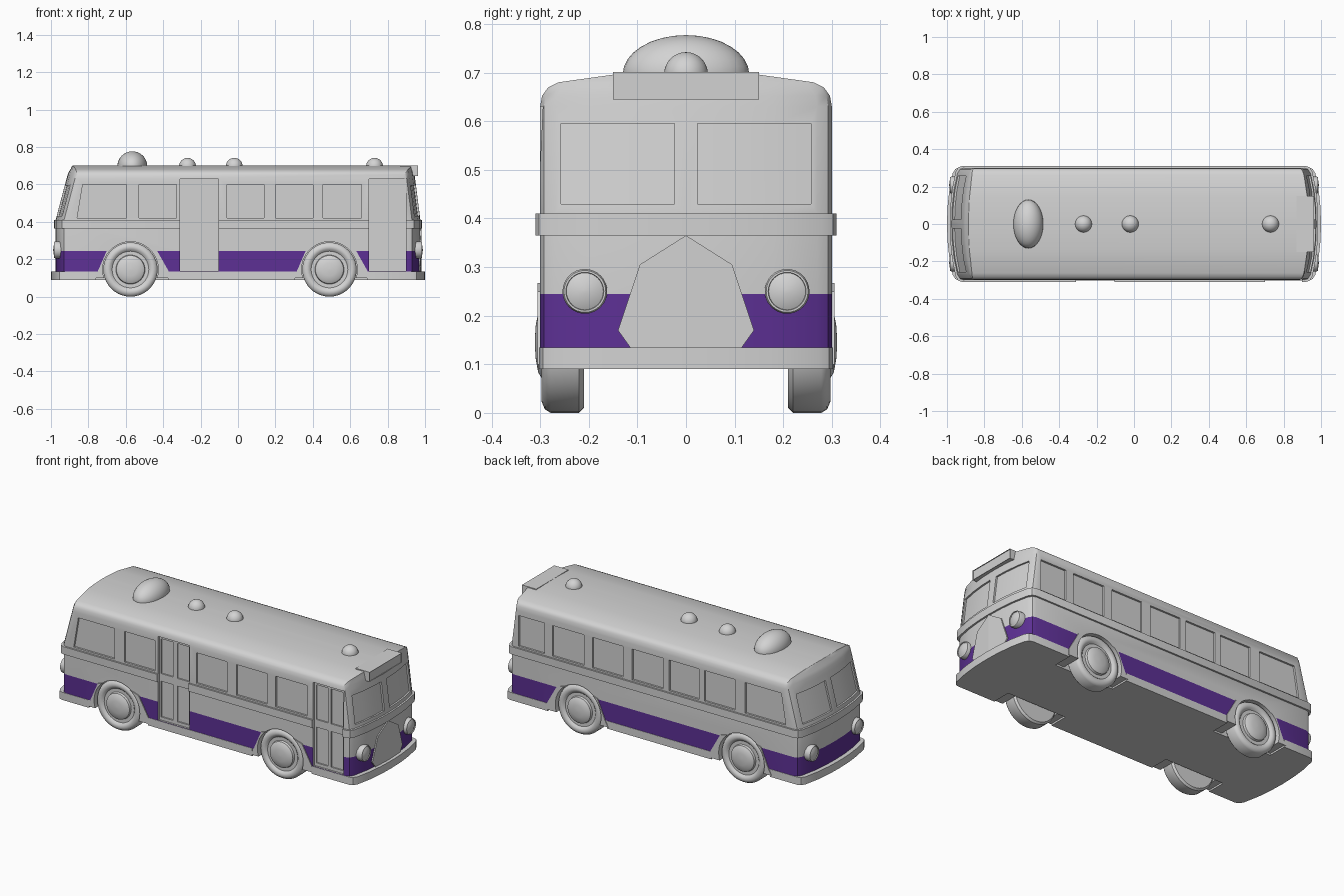
import bpy, bmesh, math
from mathutils import Vector

if "Cube" in bpy.data.objects:
    bpy.data.objects.remove(bpy.data.objects["Cube"])


def material(name, rgb):
    m = bpy.data.materials.new(name)
    m.diffuse_color = (*rgb, 1)
    m.use_nodes = True
    m.node_tree.nodes["Principled BSDF"].inputs["Base Color"].default_value = m.diffuse_color
    return m


GREY = material("light_grey", (0.65, 0.65, 0.65))
PURPLE = material("purple", (0.11, 0.03, 0.30))


def finish(bm, name):
    bmesh.ops.recalc_face_normals(bm, faces=bm.faces)
    me = bpy.data.meshes.new(name)
    bm.to_mesh(me)
    bm.free()
    ob = bpy.data.objects.new(name, me)
    me.materials.append(GREY)
    bpy.context.collection.objects.link(ob)
    return ob


def loft(bm, rings):
    """Skin a list of equal-length closed rings and cap both ends."""
    vs = [[bm.verts.new(p) for p in r] for r in rings]
    n = len(rings[0])
    for a, b in zip(vs, vs[1:]):
        for i in range(n):
            j = (i + 1) % n
            bm.faces.new((a[i], a[j], b[j], b[i]))
    bm.faces.new(vs[0][::-1])
    bm.faces.new(vs[-1])


def select_only(ob):
    bpy.ops.object.select_all(action='DESELECT')
    ob.select_set(True)
    bpy.context.view_layer.objects.active = ob


def smooth(ob, angle=30):
    select_only(ob)
    bpy.ops.object.shade_smooth_by_angle(angle=math.radians(angle))


def cut(ob, cutter):
    mod = ob.modifiers.new("cut", 'BOOLEAN')
    mod.operation, mod.solver, mod.object = 'DIFFERENCE', 'EXACT', cutter
    select_only(ob)
    bpy.ops.object.modifier_apply(modifier=mod.name)


def lathe(name, profile, centre, axis, steps=40):
    """Spin (radius, depth) points round an axis through centre."""
    bm = bmesh.new()
    axis = Vector(axis)
    u = Vector((0, 0, 1))
    v = axis.cross(u)
    rings = []
    for r, d in profile:
        rings.append([Vector(centre) + axis * d + (u * math.cos(a) + v * math.sin(a)) * r
                      for a in (2 * math.pi * k / steps for k in range(steps))])
    loft(bm, rings)
    return finish(bm, name)


# Plan outline with bowed ends and rounded corners
BOW = [(0, 0), (0.3, 0.003), (0.6, 0.0126), (0.9, 0.031), (0.975, 0.045), (1.0, 0.065)]


def bow(t):
    t = min(abs(t), 1.0)
    for (a, p), (b, q) in zip(BOW, BOW[1:]):
        if t <= b:
            return p + (q - p) * (t - a) / (b - a)
    return BOW[-1][1]


def plan(z, w, rear, front):
    ts = [-t for t, _ in BOW[:0:-1]] + [t for t, _ in BOW]
    k = min(w / 0.3, 1)
    return ([(front - bow(t * k), t * w, z) for t in ts] +
            [(-rear + bow(t * k), t * w, z) for t in ts[::-1]])


def end_x(y, z, s):
    top = 0.947 if s > 0 else 0.917
    f = max(0, min(1, (z - 0.41) / 0.22))
    return 0.975 + (top - 0.975) * f - bow(y / 0.3)


# Body shell, painted stripe by height
bm = bmesh.new()
loft(bm, [plan(*r) for r in (
    (0.10, 0.30, 0.975, 0.975), (0.135, 0.30, 0.975, 0.975), (0.245, 0.30, 0.975, 0.975),
    (0.41, 0.30, 0.975, 0.975), (0.63, 0.30, 0.917, 0.947), (0.652, 0.296, 0.911, 0.944),
    (0.669, 0.284, 0.904, 0.941), (0.68, 0.262, 0.896, 0.938), (0.697, 0.14, 0.888, 0.936),
    (0.70, 0.03, 0.886, 0.936))])
body = finish(bm, "body")
body.data.materials.append(PURPLE)
for p in body.data.polygons:
    if 0.135 < p.center.z < 0.245 and abs(p.normal.z) < 0.5:
        p.material_index = 1

# Belt rail and bumper skirt
bm = bmesh.new()
loft(bm, [plan(z, 0.31, 0.985, 0.985) for z in (0.365, 0.41)])
belt = finish(bm, "belt_rail")
bm = bmesh.new()
loft(bm, [plan(z, 0.302, 1.0, 1.0) for z in (0.09, 0.135)])
skirt = finish(bm, "bumper_skirt")


def side_prism(bm, outline, y0, y1):
    loft(bm, [[(x, y, z) for x, z in outline] for y in (y0, y1)])


def rect(x0, x1, z0, z1):
    return [(x0, z0), (x1, z0), (x1, z1), (x0, z1)]


# Cutters: door recesses
DOORS = ((-0.31, -0.105), (0.70, 0.897))
bm = bmesh.new()
for x0, x1 in DOORS:
    side_prism(bm, rect(x0, x1, 0.137, 0.63), -0.40, -0.289)
door_cut = finish(bm, "door_cutter")

# Cutters: door panes, side windows, end windows
bm = bmesh.new()
for x0, x1 in DOORS:
    for a, b in ((x0 + 0.012, x0 + 0.088), (x1 - 0.088, x1 - 0.012)):
        side_prism(bm, rect(a, b, 0.155, 0.38), -0.40, -0.281)
        side_prism(bm, rect(a, b, 0.40, 0.615), -0.40, -0.281)
SIDE = [(-0.53, -0.33), (-0.06, 0.14), (0.20, 0.40), (0.455, 0.66)]
for s, wins in ((-1, SIDE), (1, SIDE + [(-0.295, -0.10), (0.71, 0.88)])):
    for x0, x1 in wins:
        side_prism(bm, rect(x0, x1, 0.42, 0.60), s * 0.289, s * 0.40)
    side_prism(bm, [(-0.86, 0.42), (-0.595, 0.42), (-0.595, 0.60), (-0.83, 0.60)],
               s * 0.289, s * 0.40)
for s in (-1, 1):
    for m in (-1, 1):
        rings = []
        for y in (0.024, 0.09, 0.18, 0.257):
            lo, hi = end_x(y, 0.43, s), end_x(y, 0.595, s)
            rings.append([(s * (lo - 0.010), m * y, 0.43), (s * (lo + 0.08), m * y, 0.43),
                          (s * (hi + 0.08), m * y, 0.595), (s * (hi - 0.010), m * y, 0.595)])
        loft(bm, rings)
window_cut = finish(bm, "window_cutter")

# Cutters: wheel arches and the wider openings in the skirt
WHEELS = (-0.575, 0.489)
bm, bm2 = bmesh.new(), bmesh.new()
for x in WHEELS:
    for s in (-1, 1):
        ring = [(x + 0.149 * math.cos(k * math.pi / 20), 0.145 + 0.149 * math.sin(k * math.pi / 20))
                for k in range(40)]
        side_prism(bm, ring, s * 0.19, s * 0.40)
        side_prism(bm2, rect(x - 0.185, x + 0.20, 0.05, 0.16), s * 0.19, s * 0.40)
arch_cut = finish(bm, "arch_cutter")
opening_cut = finish(bm2, "opening_cutter")

# Fender plates around the wheels
bm = bmesh.new()
for x in WHEELS:
    for s in (-1, 1):
        side_prism(bm, [(x + a, z) for a, z in (
            (-0.195, 0.10), (-0.175, 0.135), (-0.125, 0.25), (0.012, 0.29), (0.14, 0.25),
            (0.205, 0.135), (0.205, 0.10))], s * 0.285, s * 0.305)
fenders = finish(bm, "fenders")

for ob, cutters in ((body, (door_cut, window_cut, arch_cut)), (belt, (door_cut,)),
                    (skirt, (opening_cut,)), (fenders, (arch_cut,))):
    for c in cutters:
        cut(ob, c)
    smooth(ob)
for c in (door_cut, window_cut, arch_cut, opening_cut):
    bpy.data.objects.remove(c)

# Wheels with dished rims and domed hubcaps
TYRE = [(0.10, 0.21), (0.135, 0.21), (0.145, 0.22), (0.145, 0.278), (0.138, 0.290),
        (0.122, 0.297), (0.108, 0.293), (0.098, 0.283), (0.078, 0.283), (0.075, 0.296),
        (0.062, 0.304), (0.035, 0.309), (0.005, 0.311)]
for x, end in zip(WHEELS, ("rear", "front")):
    for s, side in ((-1, "right"), (1, "left")):
        smooth(lathe(f"{end}_{side}_wheel", TYRE, (x, 0, 0.145), (0, s, 0)), 40)

# Headlights and tail lights
LAMP = [(0.046, 0.94), (0.046, 0.976), (0.043, 0.983), (0.039, 0.983), (0.038, 0.979),
        (0.025, 0.985), (0.004, 0.988)]
for s, name in ((1, "headlight"), (-1, "tail_light")):
    for m in (-1, 1):
        smooth(lathe(name, LAMP, (0, m * 0.208, 0.25), (s, 0, 0), 32))

# Front shield panel
bm = bmesh.new()
for m in (-1, 1):
    half = [(0, 0.135), (0.115, 0.135), (0.14, 0.17), (0.095, 0.305), (0, 0.365)]
    loft(bm, [[(end_x(y, z, 1) + d, m * y, z) for y, z in half] for d in (-0.03, 0.007)])
finish(bm, "front_shield")

# Destination sign box with inset face
bm = bmesh.new()
loft(bm, [[(x, y, z) for y, z in ((-0.15, 0.645), (0.15, 0.645), (0.15, 0.701), (-0.15, 0.701))]
          for x in (0.87, 0.963)])
face = max(bm.faces, key=lambda f: f.calc_center_median().x)
bmesh.ops.inset_region(bm, faces=[face], thickness=0.007)
bmesh.ops.translate(bm, verts=face.verts, vec=(-0.006, 0, 0))
finish(bm, "sign_box")

# Roof vents: one wide dome and three small ones
for x, rx, ry, rz, name in ((-0.565, 0.08, 0.13, 0.08, "large_roof_dome"),
                            (-0.27, 0.045, 0.045, 0.045, "roof_vent_rear"),
                            (-0.02, 0.045, 0.045, 0.045, "roof_vent_middle"),
                            (0.73, 0.045, 0.045, 0.045, "roof_vent_front")):
    bm = bmesh.new()
    bmesh.ops.create_uvsphere(bm, u_segments=32, v_segments=16, radius=1)
    for v in bm.verts:
        v.co = (x + v.co.x * rx, v.co.y * ry, 0.697 + v.co.z * rz)
    smooth(finish(bm, name), 40)
